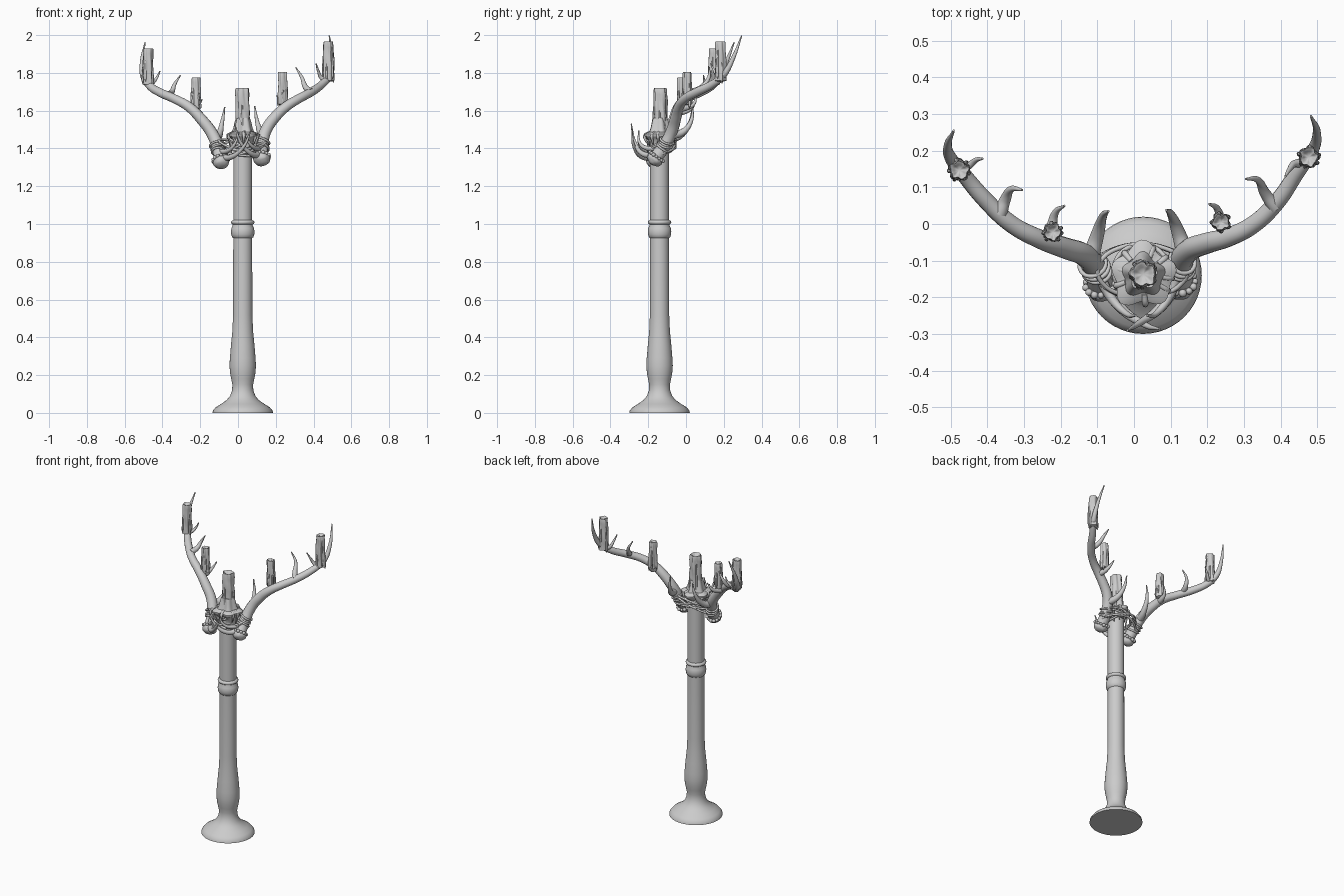
import bpy, bmesh, math, random
from mathutils import Vector

if "Cube" in bpy.data.objects:
    bpy.data.objects.remove(bpy.data.objects["Cube"])

random.seed(4)
CX, CY = 0.025, -0.14          # column axis


def finish(ob, angle=50):
    bpy.ops.object.select_all(action='DESELECT')
    ob.select_set(True)
    bpy.context.view_layer.objects.active = ob
    if ob.type == 'CURVE':
        bpy.ops.object.convert(target='MESH')
        ob = bpy.context.view_layer.objects.active
    bpy.ops.object.shade_smooth_by_angle(angle=math.radians(angle))
    return ob


def lathe(name, profile, x, y, n=40, wobble=None):
    """Revolve (r, z) pairs; wobble(angle, z) scales the radius."""
    bm = bmesh.new()
    rings = []
    for r, z in profile:
        ring = []
        for i in range(n):
            a = 2 * math.pi * i / n
            q = r * (wobble(a, z) if wobble else 1)
            ring.append(bm.verts.new((x + q * math.cos(a), y + q * math.sin(a), z)))
        rings.append(ring)
    for lo, hi in zip(rings, rings[1:]):
        for i in range(n):
            j = (i + 1) % n
            bm.faces.new((lo[i], lo[j], hi[j], hi[i]))
    bm.faces.new(rings[0][::-1])
    bm.faces.new(rings[-1])
    me = bpy.data.meshes.new(name)
    bm.to_mesh(me)
    bm.free()
    ob = bpy.data.objects.new(name, me)
    bpy.context.collection.objects.link(ob)
    return finish(ob)


def tubes(name, paths, cyclic=False, res=6, bevel=4):
    """Tapered round tubes along smooth paths of (x, y, z, radius)."""
    cu = bpy.data.curves.new(name, 'CURVE')
    cu.dimensions = '3D'
    cu.bevel_depth = 1
    cu.bevel_resolution = bevel
    cu.resolution_u = res
    cu.use_fill_caps = True
    for path in paths:
        sp = cu.splines.new('BEZIER')
        sp.bezier_points.add(len(path) - 1)
        sp.use_cyclic_u = cyclic
        for p, (x, y, z, r) in zip(sp.bezier_points, path):
            p.co = (x, y, z)
            p.radius = r
            p.handle_left_type = p.handle_right_type = 'AUTO'
    ob = bpy.data.objects.new(name, cu)
    bpy.context.collection.objects.link(ob)
    return finish(ob)


def taper(points, r0, r1=0.003):
    n = len(points) - 1
    return [(*p, r0 + (r1 - r0) * (i / n) ** 1.2) for i, p in enumerate(points)]


def candle(name, x, y, z0, z1, r):
    # lumpy wax column with a hollowed top
    ph = random.uniform(0, 6)

    def lump(a, z):
        return (1 + 0.10 * math.cos(5 * a + ph + 3 * z) + 0.06 * math.cos(8 * a - ph + 25 * z)
                + 0.05 * math.sin(60 * z + 2 * a))
    h = z1 - z0
    prof = [(r * .6, z0)] + [(r * (1.04 - .1 * t / 9), z0 + .004 + (h - .012) * t / 9) for t in range(10)]
    prof += [(r * .86, z1), (r * .68, z1 - .002), (r * .5, z1 - .012), (r * .15, z1 - .016)]
    lathe(name, prof, x, y, 40, lump)
    # wax runs down the side and below the foot
    runs = []
    for k in range(5):
        a = ph + k * 1.257 + random.uniform(-.3, .3)
        c, s = math.cos(a) * r, math.sin(a) * r
        top, low = z1 - h * random.uniform(.05, .5), z0 - random.uniform(-.03, .03)
        runs.append([(x + c * .8, y + s * .8, top, .003), (x + c * .98, y + s * .98, (top + low) / 2, .006),
                     (x + c * 1.05, y + s * 1.05, low + .015, .006), (x + c * 1.05, y + s * 1.05, low, .002)])
    tubes(name + "_drips", runs, res=4, bevel=2)


# turned column with foot and collar
lathe("column", [(.16, 0), (.158, .012), (.143, .03), (.115, .047), (.085, .068), (.067, .09), (.056, .12),
                 (.055, .15), (.061, .18), (.067, .21), (.07, .25), (.068, .29), (.062, .36), (.055, .43),
                 (.051, .52), (.05, .925), (.056, .93), (.061, .945), (.062, .96), (.060, .978), (.053, .992),
                 (.053, .998), (.060, 1.002), (.062, 1.009), (.060, 1.016), (.05, 1.021), (.05, 1.45)], CX, CY, 48)


# drip plate of spilled wax at the top of the column
def spill(a, z):
    return 1 + .12 * math.cos(5 * a - 1.5) + .05 * math.cos(3 * a + 1)


lathe("wax_plate", [(.052, 1.41), (.056, 1.44), (.075, 1.458), (.084, 1.466), (.084, 1.476), (.074, 1.482),
                    (.056, 1.488), (.048, 1.51), (.042, 1.54), (.036, 1.56)], CX, CY, 50, spill)
plate_runs = []
for k in range(9):
    a = k * .7 + random.uniform(-.2, .2)
    c, s = math.cos(a), math.sin(a)
    low = random.uniform(1.36, 1.43)
    plate_runs.append([(CX + c * .05, CY + s * .05, 1.485, .008), (CX + c * .078, CY + s * .078, 1.468, .009),
                       (CX + c * .072, CY + s * .072, 1.44, .006), (CX + c * .062, CY + s * .062, low, .003)])
tubes("plate_drips", plate_runs, res=4, bevel=2)

# candles: centre, two inner, two outer
candle("centre_candle", CX, CY + .003, 1.47, 1.72, .036)
candle("right_inner_candle", .237, .005, 1.63, 1.805, .024)
candle("left_inner_candle", -.222, -.022, 1.61, 1.775, .024)
candle("right_outer_candle", .477, .183, 1.755, 1.965, .027)
candle("left_outer_candle", -.477, .147, 1.735, 1.93, .027)

# antlers: main beam followed by its tines
beam_r = [.036, .033, .031, .029, .026, .024, .023, .021, .017, .011, .003]
right_beam = [(.125, -.16, 1.35), (.127, -.11, 1.42), (.15, -.072, 1.5), (.2, -.052, 1.57), (.26, -.035, 1.625),
              (.325, -.002, 1.665), (.39, .06, 1.70), (.445, .14, 1.74), (.487, .2, 1.79), (.499, .25, 1.88),
              (.483, .295, 1.998)]
left_beam = [(-.09, -.165, 1.335), (-.105, -.12, 1.4), (-.135, -.085, 1.475), (-.19, -.065, 1.55),
             (-.26, -.04, 1.62), (-.335, .0, 1.662), (-.41, .07, 1.695), (-.465, .135, 1.73), (-.5, .18, 1.78),
             (-.508, .215, 1.86), (-.492, .255, 1.962)]
right_tines = [
    ([(.14, -.08, 1.47), (.12, -.02, 1.485), (.102, .025, 1.54), (.088, .038, 1.625)], .024),
    ([(.25, -.04, 1.612), (.238, .0, 1.615), (.228, .04, 1.635), (.205, .055, 1.68)], .020),
    ([(.385, .045, 1.70), (.357, .085, 1.725), (.338, .12, 1.775), (.305, .123, 1.83)], .019),
    ([(.46, .165, 1.76), (.44, .165, 1.775), (.425, .15, 1.81), (.413, .13, 1.85)], .013),
    ([(.125, -.15, 1.37), (.075, -.225, 1.37), (.015, -.27, 1.43), (-.018, -.29, 1.53)], .018),
    ([(.125, -.12, 1.41), (.095, -.2, 1.40), (.06, -.245, 1.43), (.035, -.25, 1.495)], .016)]
left_tines = [
    ([(-.12, -.095, 1.445), (-.1, -.03, 1.47), (-.085, .02, 1.535), (-.07, .035, 1.62)], .024),
    ([(-.235, -.05, 1.595), (-.225, -.01, 1.595), (-.215, .03, 1.615), (-.19, .05, 1.66)], .020),
    ([(-.365, .03, 1.685), (-.35, .07, 1.70), (-.335, .095, 1.74), (-.305, .093, 1.787)], .019),
    ([(-.47, .15, 1.74), (-.45, .16, 1.75), (-.43, .175, 1.775), (-.413, .178, 1.81)], .013),
    ([(-.09, -.155, 1.355), (-.035, -.23, 1.355), (.03, -.275, 1.41), (.07, -.287, 1.5)], .018),
    ([(-.1, -.13, 1.39), (-.06, -.205, 1.385), (-.02, -.245, 1.42), (.005, -.25, 1.485)], .016)]
for side, beam, tines in (("right", right_beam, right_tines), ("left", left_beam, left_tines)):
    tubes(side + "_antler", [[(*p, r) for p, r in zip(beam, beam_r)]] + [taper(p, r) for p, r in tines],
          res=8, bevel=5)
    # knobbly burr at the root
    axis = (Vector(beam[1]) - Vector(beam[0])).normalized()
    rot = axis.to_track_quat('Z', 'Y')
    bm = bmesh.new()
    bmesh.ops.create_icosphere(bm, subdivisions=3, radius=1)
    for v in bm.verts:
        p = v.co * (1 + random.uniform(-.05, .05))
        v.co = Vector(beam[0]) + rot @ Vector((p.x * .044, p.y * .044, p.z * .034 - .008))
    for k in range(14):
        a = k * math.tau / 14
        new = bmesh.ops.create_icosphere(bm, subdivisions=2, radius=random.uniform(.008, .012))['verts']
        off = Vector(beam[0]) + rot @ Vector((.042 * math.cos(a), .042 * math.sin(a), .008))
        bmesh.ops.translate(bm, verts=new, vec=off)
    me = bpy.data.meshes.new(side + "_burr")
    bm.to_mesh(me)
    bm.free()
    ob = bpy.data.objects.new(side + "_burr", me)
    bpy.context.collection.objects.link(ob)
    finish(ob)

# rope lashing: tilted loops round column and antler roots
loops = []
for k, (tx, ty, z, rx) in enumerate([(.25, .3, 1.395, .125), (-.3, .3, 1.405, .12), (.1, .35, 1.42, .125),
                                     (.55, .1, 1.43, .075), (-.55, .1, 1.42, .075), (-.1, .3, 1.385, .13)]):
    loop = []
    for i in range(12):
        a = i * math.tau / 12
        x, y = rx * math.cos(a), .072 * math.sin(a)
        loop.append((CX - .005 + x, CY + .012 + y, z + tx * x + ty * y, .0065))
    loops.append(loop)
tubes("rope_lashing", loops, cyclic=True, res=4, bevel=2)
# rings of rope round each antler root
rings = []
for beam in (right_beam, left_beam):
    for t in (.75, 1.0, 1.25):
        i = min(int(t), 1)
        a, b = Vector(beam[i]), Vector(beam[i + 1])
        c, q = a.lerp(b, t - i), (b - a).to_track_quat('Z', 'Y')
        rings.append([(*(c + q @ Vector((.036 * math.cos(k * math.tau / 8), .036 * math.sin(k * math.tau / 8),
                                         .006 * math.cos(k * math.tau / 8)))), .006) for k in range(8)])
tubes("antler_rope_rings", rings, cyclic=True, res=4, bevel=2)
